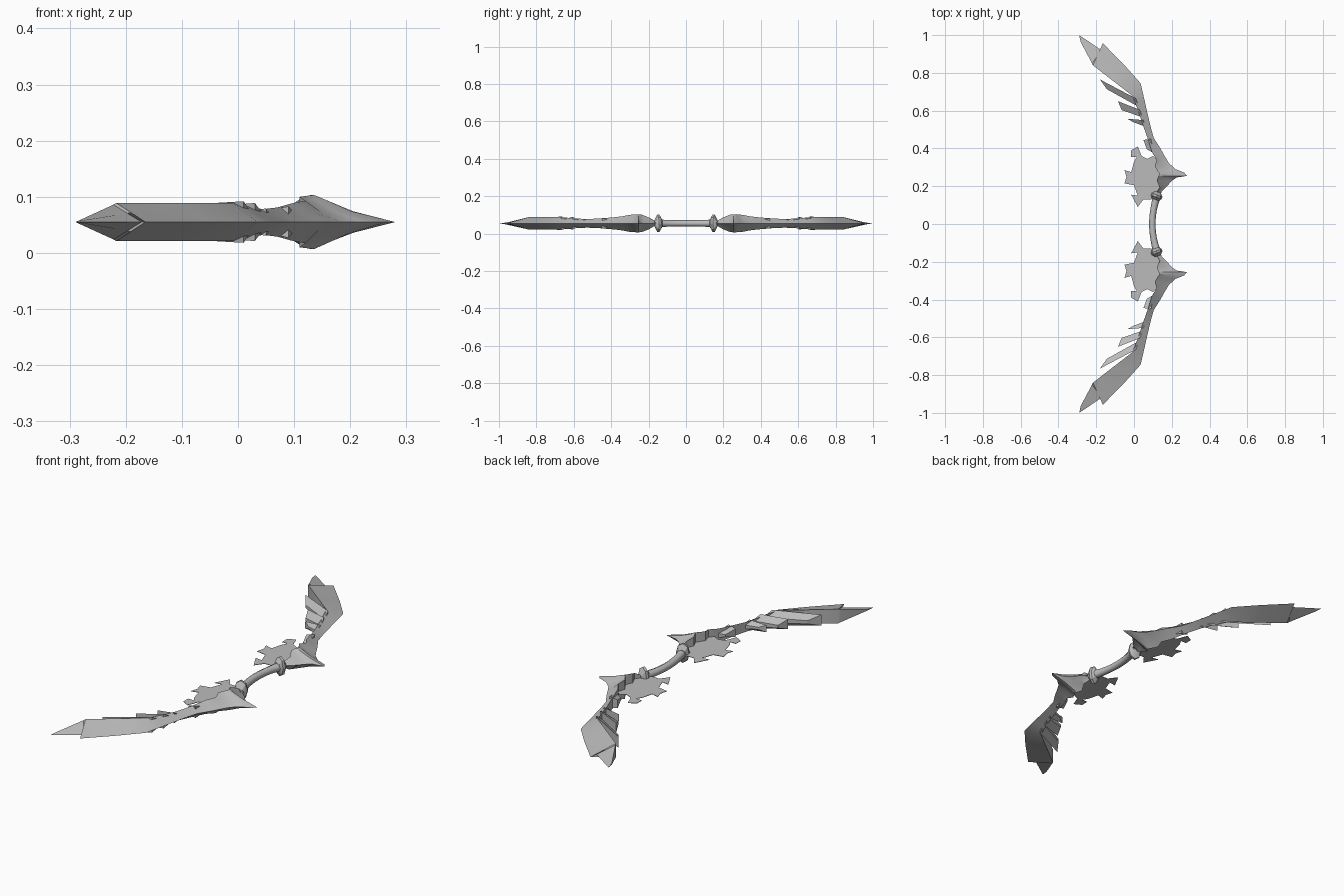
import bpy, bmesh, math
from mathutils import Vector

cube = bpy.data.objects.get("Cube")
if cube:
    bpy.data.objects.remove(cube, do_unlink=True)

MID = 0.055  # height of the flat symmetry plane

steel = bpy.data.materials.new("grey")
steel.use_nodes = True
GREY = (0.5, 0.5, 0.5, 1)
steel.diffuse_color = GREY
steel.node_tree.nodes["Principled BSDF"].inputs["Base Color"].default_value = GREY


def finish(name, bm, mirror=True, angle=30):
    """Turn a bmesh into an object, mirrored across the grip."""
    bmesh.ops.recalc_face_normals(bm, faces=bm.faces)
    mesh = bpy.data.meshes.new(name)
    bm.to_mesh(mesh)
    bm.free()
    mesh.materials.append(steel)
    obj = bpy.data.objects.new(name, mesh)
    obj.location.z = MID
    bpy.context.collection.objects.link(obj)
    if mirror:
        mod = obj.modifiers.new("Mirror", "MIRROR")
        mod.use_axis = (False, True, False)
        mod.use_mirror_merge = False
    bpy.ops.object.select_all(action="DESELECT")
    obj.select_set(True)
    bpy.context.view_layer.objects.active = obj
    bpy.ops.object.shade_smooth_by_angle(angle=math.radians(angle))
    return obj


def loft(bm, sections):
    """Skin a list of closed rings and cap both ends."""
    rings = [[bm.verts.new(p) for p in s] for s in sections]
    n = len(rings[0])
    for a, b in zip(rings, rings[1:]):
        for i in range(n):
            j = (i + 1) % n
            bm.faces.new((a[i], a[j], b[j], b[i]))
    bm.faces.new(rings[0])
    bm.faces.new(rings[-1])


# Limb: sharp outer ridge (x, y), inner edge (x, y), half thickness at inner edge
stations = [
    (.125, .150, .112, .155, .006), (.170, .195, .137, .195, .030),
    (.200, .228, .120, .230, .044), (.225, .246, .124, .240, .047),
    (.280, .255, .130, .255, .048), (.265, .273, .136, .265, .048),
    (.220, .290, .125, .280, .047), (.185, .322, .110, .305, .045),
    (.165, .355, .120, .340, .038), (.140, .400, .095, .380, .033),
    (.105, .455, .070, .460, .026), (.092, .500, .045, .530, .023),
    (.075, .570, .025, .590, .026), (.057, .650, .005, .645, .031),
    (.035, .745, -.01, .680, .034), (-.05, .840, -.11, .757, .034),
    (-.165, .957, -.217, .840, .034), (-.172, .920, -.222, .850, .031),
    (-.290, 1.00, -.283, .965, .003),
]
bm = bmesh.new()
sections = []
for ox, oy, ix, iy, h in stations:
    mx, my = (ox + ix) / 2, (oy + iy) / 2
    mh = h * (0.4 if oy < 0.4 else 0.5)  # hollow-ground near the horn
    sections.append([(ox, oy, 0), (mx, my, mh), (ix, iy, h),
                     (ix, iy, -h), (mx, my, -mh)])
loft(bm, sections)
finish("limbs", bm)

# Feather barbs along the inner edge: root, tip, lower tip, lower root, thickness
barbs = [
    ((.01, .665), (-.180, .765), (-.143, .713), (.025, .620), .037),
    ((.03, .605), (-.085, .650), (-.065, .603), (.045, .565), .034),
    ((.05, .550), (-.035, .557), (-.005, .540), (.060, .515), .024),
    ((.09, .450), (.050, .445), (.068, .395), (.105, .375), .028),
]
bm = bmesh.new()
for root, tip, low_tip, low_root, h in barbs:
    heights = (h, h * 0.7, h * 0.2, h * 0.4)
    pts = (root, tip, low_tip, low_root)
    loft(bm, [[(x, y, s * z) for (x, y), z in zip(pts, heights)] for s in (1, -1)])
finish("feather_barbs", bm, angle=15)

# Flat spiked guard plates
outline = [
    (.14, .15), (.09, .13), (.05, .13), (.02, .09), (-.015, .155), (.02, .15),
    (.0, .205), (-.05, .215), (-.04, .25), (-.05, .285), (-.015, .275), (.0, .33),
    (.015, .355), (-.015, .355), (-.015, .39), (.02, .41), (.04, .36), (.07, .345),
    (.10, .36), (.15, .32), (.17, .25),
]
bm = bmesh.new()
loft(bm, [[(x, y, z) for x, y in outline] for z in (-.001, .001)])
finish("guard_plates", bm)


def ellipse(centre, along, rx, rz, n=8):
    """Ring of points across a direction in the flat plane."""
    side = Vector((along[1], -along[0], 0)).normalized()
    ring = []
    for i in range(n):
        a = math.tau * i / n
        ring.append(Vector((*centre, 0)) + side * rx * math.cos(a)
                    + Vector((0, 0, rz * math.sin(a))))
    return ring


# Curved grip, slightly flared at the ends
bm = bmesh.new()
sections = []
for k in range(-6, 7):
    t = k / 6
    r = 0.017 + 0.006 * t ** 4
    sections.append(ellipse((.097 + .028 * t * t, .155 * t), (.056 * t, .155), r, r))
loft(bm, sections)
finish("grip", bm, mirror=False, angle=50)

# Bevelled collars at the grip ends
bm = bmesh.new()
along = Vector((.34, .94))
sections = []
for d, rx, rz in ((-.020, .020, .022), (-.006, .030, .046), (.006, .030, .046), (.022, .016, .014)):
    c = Vector((.12, .148)) + along * d
    sections.append(ellipse(c, along, rx, rz))
loft(bm, sections)
finish("grip_collars", bm)
